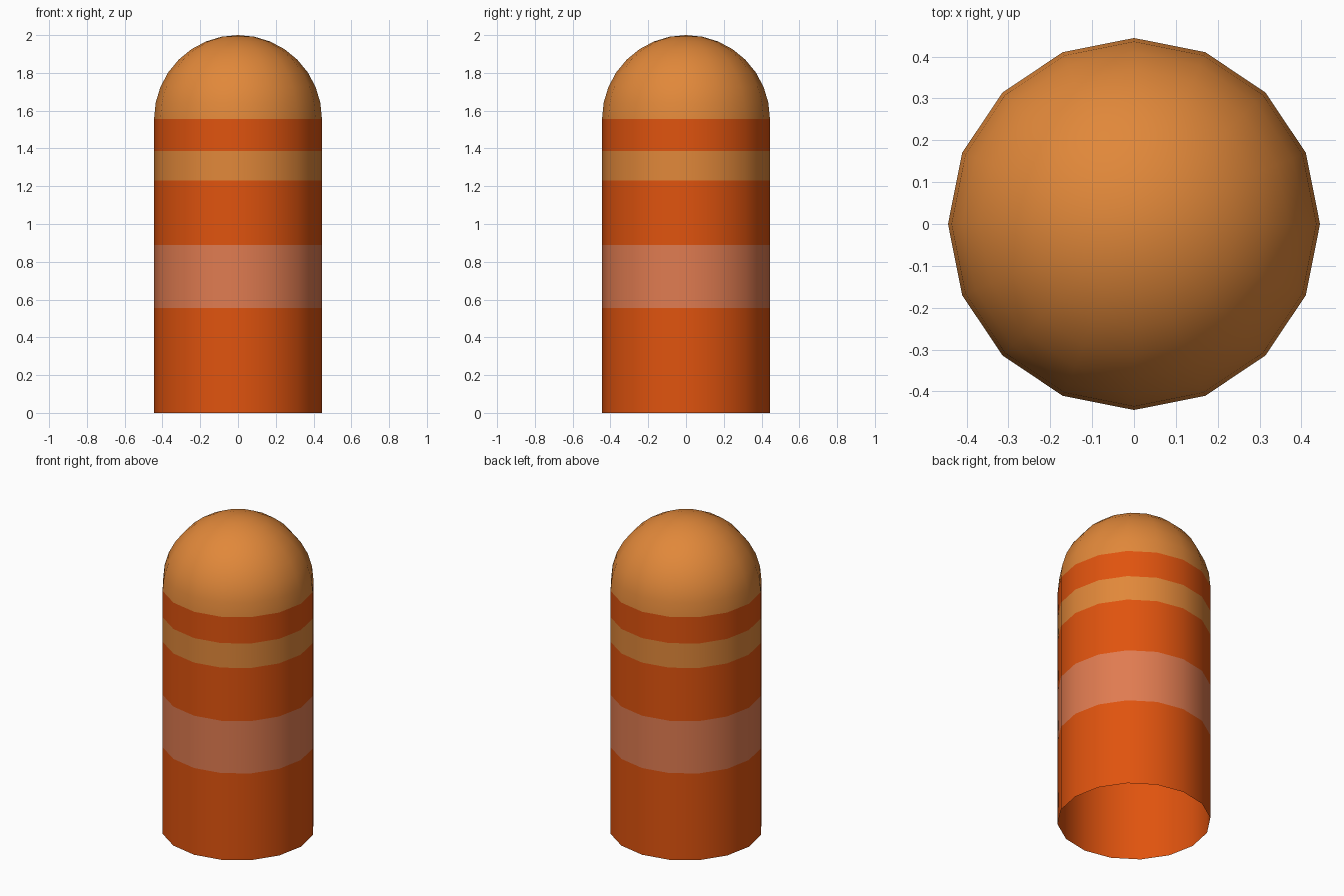
import bpy, bmesh, math

if "Cube" in bpy.data.objects:
    bpy.data.objects.remove(bpy.data.objects["Cube"])

R, SIDES, RINGS = 0.4445, 16, 8
BASE = 2.0 - R  # height where the dome starts


def material(name, rgb):
    m = bpy.data.materials.new(name)
    m.diffuse_color = (*rgb, 1.0)
    m.use_nodes = True
    m.node_tree.nodes["Principled BSDF"].inputs["Base Color"].default_value = m.diffuse_color
    return m


orange = material("deep orange", (0.745, 0.087, 0.0045))
amber = material("amber", (0.752, 0.246, 0.042))
salmon = material("salmon", (0.745, 0.200, 0.082))


def lathe(name, profile, mats, face_mats):
    """Revolve (radius, z) points around z; a zero radius closes to a point."""
    bm = bmesh.new()
    rings = []
    for r, z in profile:
        n = SIDES if r > 1e-5 else 1
        rings.append([bm.verts.new((r * math.cos(2 * math.pi * i / SIDES),
                                    r * math.sin(2 * math.pi * i / SIDES), z))
                      for i in range(n)])
    for low, high, mi in zip(rings, rings[1:], face_mats):
        for i in range(SIDES):
            j = (i + 1) % SIDES
            top = [high[j], high[i]] if len(high) > 1 else [high[0]]
            f = bm.faces.new([low[i], low[j]] + top)
            f.material_index = mi
    me = bpy.data.meshes.new(name)
    bm.to_mesh(me)
    bm.free()
    for m in mats:
        me.materials.append(m)
    ob = bpy.data.objects.new(name, me)
    bpy.context.collection.objects.link(ob)
    bpy.ops.object.select_all(action='DESELECT')
    ob.select_set(True)
    bpy.context.view_layer.objects.active = ob
    bpy.ops.object.shade_smooth_by_angle(angle=math.radians(35))
    return ob


# Open-bottomed tube with two painted bands
heights = [0, 0.555, 0.89, 1.23, 1.387, BASE]
lathe("banded_tube", [(R, z) for z in heights],
      [orange, salmon, amber], [0, 1, 0, 2, 0])

# Rounded cap
angles = [math.pi / 2 * k / RINGS for k in range(RINGS + 1)]
lathe("dome_cap", [(R * math.cos(a), BASE + R * math.sin(a)) for a in angles],
      [amber], [0] * RINGS)
